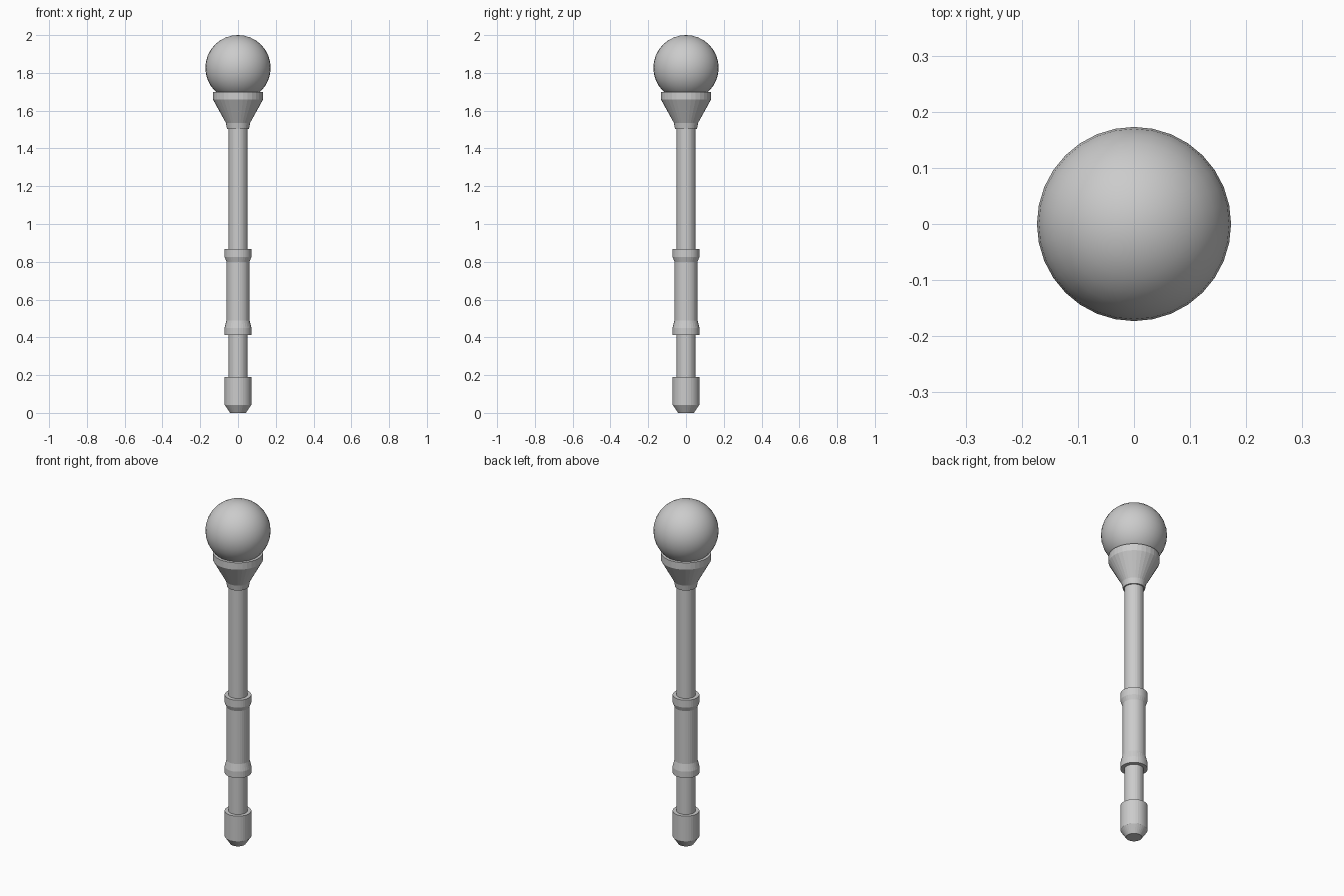
import bpy, bmesh
from math import cos, sin, tau

if "Cube" in bpy.data.objects:
    bpy.data.objects.remove(bpy.data.objects["Cube"])

SIDES = 32

def lathe(name, profile):
    """Revolve a bottom-to-top list of (radius, z) into a capped solid."""
    bm = bmesh.new()
    rings = [[bm.verts.new((r * cos(tau * i / SIDES), r * sin(tau * i / SIDES), z))
              for i in range(SIDES)] for r, z in profile]
    for a, b in zip(rings, rings[1:]):
        for i in range(SIDES):
            j = (i + 1) % SIDES
            bm.faces.new((a[i], a[j], b[j], b[i]))
    bm.faces.new(rings[0][::-1])
    bm.faces.new(rings[-1])
    mesh = bpy.data.meshes.new(name)
    bm.to_mesh(mesh)
    bm.free()
    obj = bpy.data.objects.new(name, mesh)
    bpy.context.collection.objects.link(obj)
    return obj

# Long rod running through all fittings
lathe("shaft", [(0.05, 0.1), (0.05, 1.56)])

# Bottom cap with chamfered tip
lathe("end_cap", [(0.042, 0), (0.071, 0.043), (0.071, 0.19)])

# Hand grip with a collar at each end
lathe("grip", [(0.071, 0.413), (0.071, 0.45), (0.061, 0.49),
               (0.061, 0.80), (0.071, 0.825), (0.071, 0.868)])

# Flared cup holding the ball
lathe("cup", [(0.058, 1.503), (0.064, 1.535), (0.133, 1.66), (0.133, 1.70)])

# Smooth ball on top
bpy.ops.mesh.primitive_uv_sphere_add(segments=32, ring_count=16, radius=0.173,
                                     location=(0, 0, 1.827))
ball = bpy.context.object
ball.name = "ball"
bpy.ops.object.shade_smooth()
